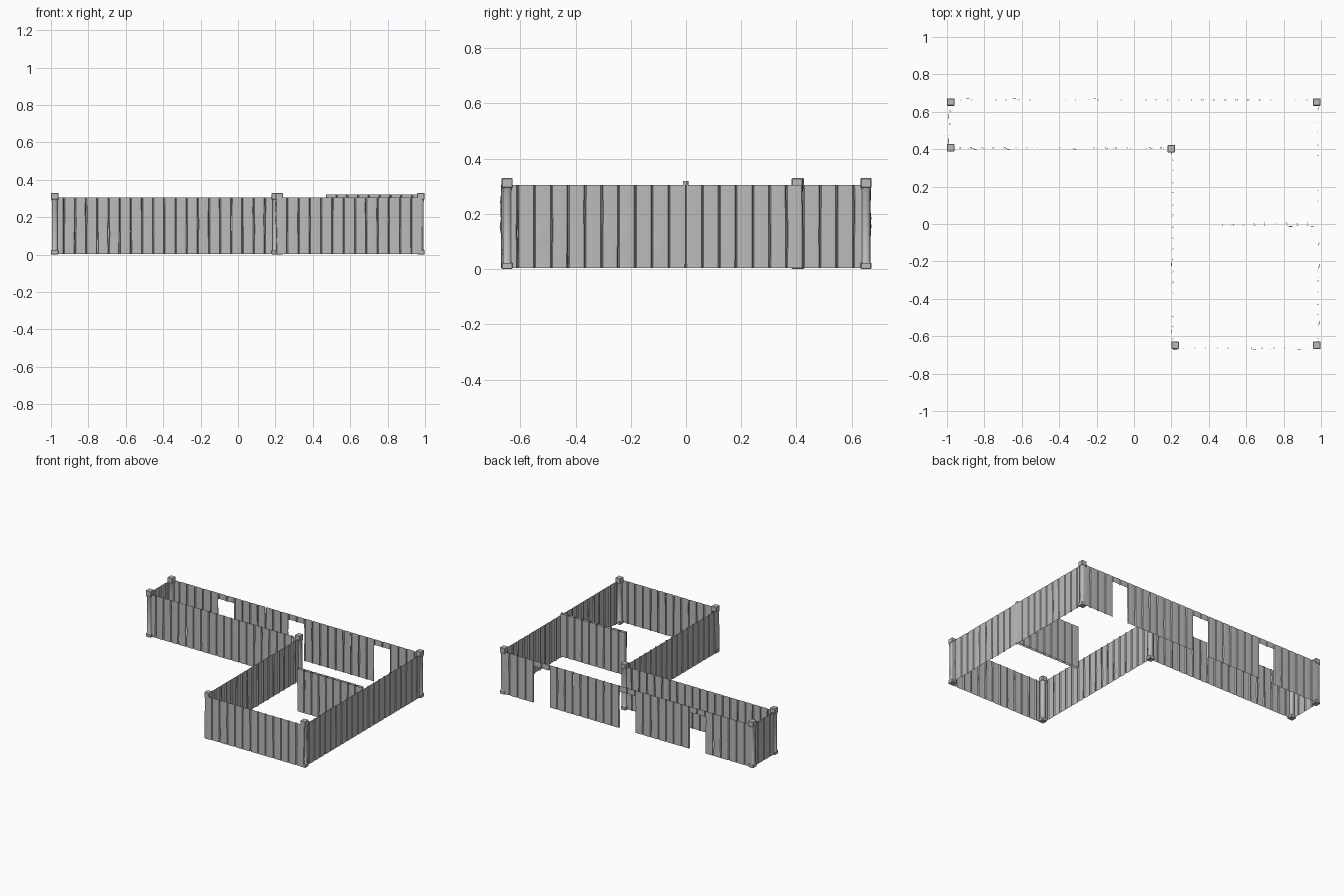
import bpy, bmesh, math, random
from mathutils import Vector

random.seed(4)
cube = bpy.data.objects.get("Cube")
if cube:
    bpy.data.objects.remove(cube, do_unlink=True)


def material(name, value):
    m = bpy.data.materials.new(name)
    m.use_nodes = True
    color = (value, value, value, 1)
    m.diffuse_color = color
    m.node_tree.nodes["Principled BSDF"].inputs["Base Color"].default_value = color
    return m


GREY = material("weathered grey", 0.5)
BOTTOM, TOP = 0.004, 0.305
PITCH = 0.06
RECESS = 0.009
ROWS = 10


def finish(name, bm, angle):
    mesh = bpy.data.meshes.new(name)
    bm.to_mesh(mesh)
    bm.free()
    mesh.materials.append(GREY)
    obj = bpy.data.objects.new(name, mesh)
    bpy.context.collection.objects.link(obj)
    bpy.ops.object.select_all(action='DESELECT')
    obj.select_set(True)
    bpy.context.view_layer.objects.active = obj
    bpy.ops.object.shade_smooth_by_angle(angle=math.radians(angle))
    return obj


def add_plank(bm, start, along, out, width, z0, z1):
    """One thin board: a nearly flat face with its long edges folded inwards."""
    left_dent, right_dent = random.uniform(0, 1), random.uniform(0, 1)
    dent = random.choice((0.0, 0.001, 0.0025))
    knot_z = random.uniform(0.05, 0.27)
    knot = 0.005 if random.random() < 0.22 else 0.0
    grid = []
    for r in range(ROWS + 1):
        t = r / ROWS
        z = z0 + (z1 - z0) * t
        lo = dent * math.exp(-((t - left_dent) * 6) ** 2)
        hi = width - dent * math.exp(-((t - right_dent) * 6) ** 2)
        fold = 0.004
        row = [(lo, -RECESS), (lo + fold, -0.001), (width * 0.35, 0.0),
               (width * 0.65, 0.0), (hi - fold, -0.001), (hi, -RECESS)]
        verts = []
        for i, (u, d) in enumerate(row):
            if i == 2:
                d += knot * math.exp(-((z - knot_z) / 0.015) ** 2)
            verts.append(bm.verts.new(start + along * u + out * d + Vector((0, 0, z))))
        grid.append(verts)
    for lower, upper in zip(grid, grid[1:]):
        for i in range(len(lower) - 1):
            bm.faces.new((lower[i], lower[i + 1], upper[i + 1], upper[i]))


def wall(name, a, b, z0=BOTTOM, z1=TOP):
    """Row of boards from a to b; the outside lies to the right of the run."""
    a, b = Vector((*a, 0)), Vector((*b, 0))
    run = b - a
    along = run.normalized()
    out = Vector((along.y, -along.x, 0))
    count = max(1, round(run.length / PITCH))
    width = run.length / count
    bm = bmesh.new()
    for i in range(count):
        add_plank(bm, a + along * (width * i), along, out, width, z0, z1)
    finish(name, bm, 35)


def post(name, x, y):
    """Square post with a flared shaft, a foot block and a cap block."""
    bm = bmesh.new()
    shaft = [(0.017, 0.022), (0.0145, 0.03), (0.0145, 0.28), (0.018, 0.298)]
    rings = []
    for half, z in shaft:
        rings.append([bm.verts.new((x + sx * half, y + sy * half, z))
                      for sx, sy in ((-1, -1), (1, -1), (1, 1), (-1, 1))])
    for lower, upper in zip(rings, rings[1:]):
        for i in range(4):
            j = (i + 1) % 4
            bm.faces.new((lower[i], lower[j], upper[j], upper[i]))
    finish(name + "_shaft", bm, 100)
    for part, z0, z1, half in (("foot", 0, 0.024, 0.02), ("cap", 0.294, 0.33, 0.02)):
        bm = bmesh.new()
        bmesh.ops.create_cube(bm, size=1)
        for v in bm.verts:
            v.co = (x + v.co.x * 2 * half, y + v.co.y * 2 * half,
                    z0 + (v.co.z + 0.5) * (z1 - z0))
        bmesh.ops.bevel(bm, geom=bm.edges[:], offset=0.003, segments=1, affect='EDGES')
        finish(name + "_" + part, bm, 20)


# Outer and inner runs of the L-shaped plan
BACK, FRONT, LEFT, RIGHT = 0.668, -0.67, 0.988, -0.99
INNER_X, INNER_Y = 0.203, 0.402
wall("front_wall", (INNER_X, FRONT), (LEFT, FRONT))
wall("left_wall", (LEFT, FRONT), (LEFT, BACK))
wall("right_end_wall", (RIGHT, BACK), (RIGHT, INNER_Y))
wall("inner_front_wall", (RIGHT, INNER_Y), (INNER_X, INNER_Y))
wall("inner_side_wall", (INNER_X, INNER_Y), (INNER_X, FRONT))

# Back wall with three doorways and short boards above them
edge = LEFT
for i, centre in enumerate((0.673, -0.003, -0.555)):
    wall(f"back_wall_{i + 1}", (edge, BACK), (centre + 0.063, BACK))
    wall(f"door_header_{i + 1}", (centre + 0.063, BACK), (centre - 0.063, BACK), 0.265, TOP)
    edge = centre - 0.063
wall("back_wall_4", (edge, BACK), (RIGHT, BACK))

# Partition inside the large room, boarded on both faces
wall("partition_front", (0.47, -0.011), (LEFT, -0.011), 0.016, 0.32)
wall("partition_back", (LEFT, 0.009), (0.47, 0.009), 0.016, 0.32)

# Corner posts
posts = {
    "back_left_post": (0.978, 0.652), "back_right_post": (-0.98, 0.652),
    "end_right_post": (-0.98, 0.408), "inner_corner_post": (0.2, 0.403),
    "front_right_post": (0.22, -0.648), "front_left_post": (0.978, -0.648),
}
for name, (x, y) in posts.items():
    post(name, x, y)
